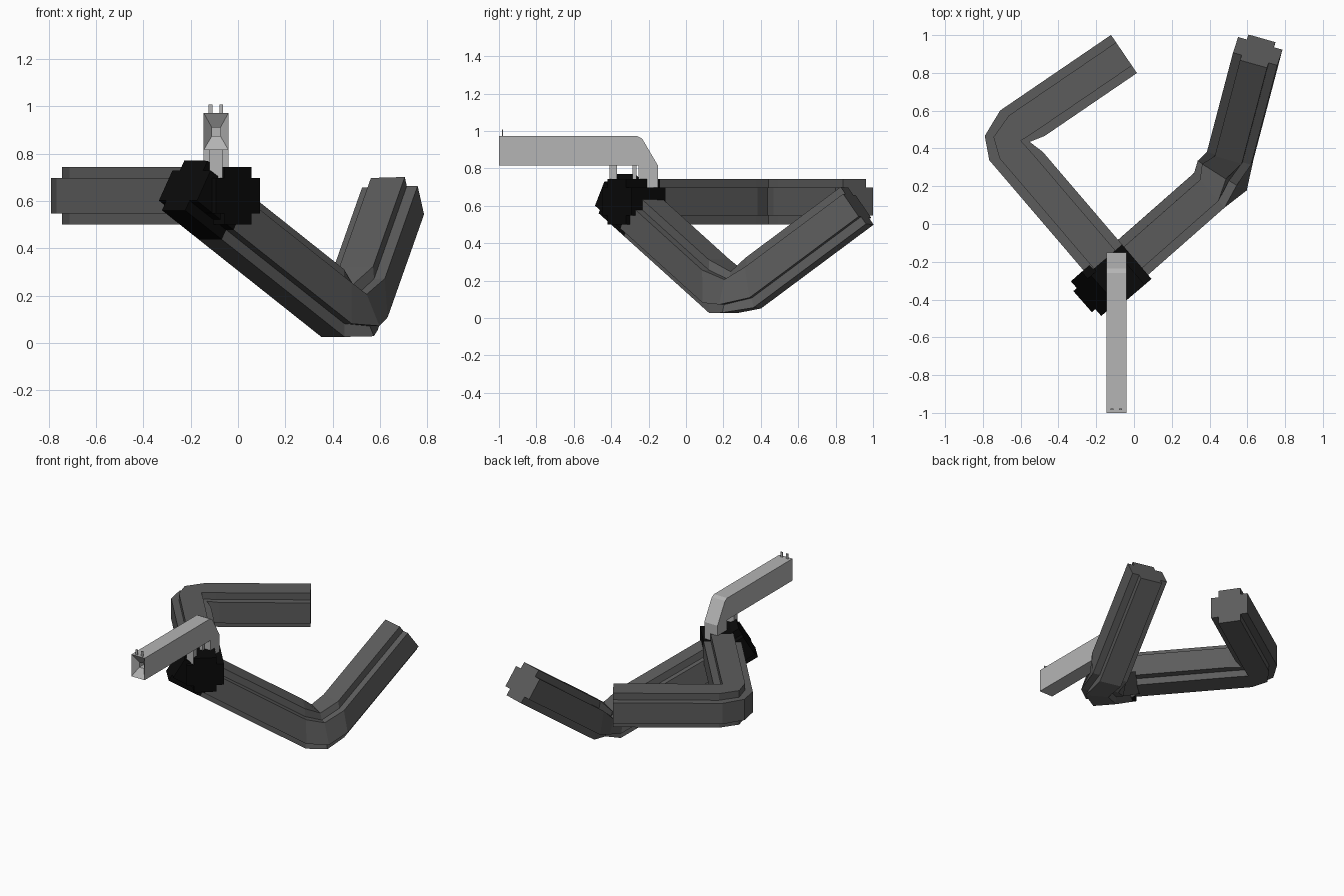
import bpy, bmesh
from mathutils import Vector as V

if "Cube" in bpy.data.objects:
    bpy.data.objects.remove(bpy.data.objects["Cube"])


def material(name, r, g, b):
    m = bpy.data.materials.new(name)
    m.diffuse_color = (r, g, b, 1)
    m.use_nodes = True
    m.node_tree.nodes["Principled BSDF"].inputs["Base Color"].default_value = m.diffuse_color
    return m


SLEEVE = material("dark grey sleeve", 0.108, 0.108, 0.108)
GLOVE = material("black glove", 0.003, 0.003, 0.003)
METAL = material("light grey metal", 0.46, 0.46, 0.46)


def finish(bm, name, mats):
    bmesh.ops.recalc_face_normals(bm, faces=bm.faces)
    me = bpy.data.meshes.new(name)
    bm.to_mesh(me)
    bm.free()
    for m in mats:
        me.materials.append(m)
    ob = bpy.data.objects.new(name, me)
    bpy.context.collection.objects.link(ob)
    return ob


# Stepped (plus shaped) limb section, in units of the half width
S = 0.61
SECTION = [(1, -S), (1, S), (S, S), (S, 1), (-S, 1), (-S, S),
           (-1, S), (-1, -S), (-S, -S), (-S, -1), (S, -1), (S, -S)]
HALF = 0.122


def loft(name, rings, mat):
    """Skin a list of (inner, outer, side axis) rings."""
    bm = bmesh.new()
    loops = []
    for inner, outer, w in rings:
        mid, q = (inner + outer) / 2, (inner - outer) / 2
        loops.append([bm.verts.new(mid + q * a + w * (b * HALF)) for a, b in SECTION])
    n = len(SECTION)
    for r0, r1 in zip(loops, loops[1:]):
        for i in range(n):
            j = (i + 1) % n
            bm.faces.new((r0[i], r0[j], r1[j], r1[i]))
    bm.faces.new(loops[0])
    bm.faces.new(loops[-1])
    return finish(bm, name, [mat])


def limb(side, hand, elbow, shoulder, w_fore, w_upper):
    """Bent arm with a glove on the last part of the forearm."""
    hand, elbow, shoulder = V(hand), V(elbow), V(shoulder)
    w_fore, w_upper = V(w_fore).normalized(), V(w_upper).normalized()
    f, u = (hand - elbow).normalized(), (shoulder - elbow).normalized()
    bis = (f + u).normalized()

    def ring(base, d, w, t_in, t_out):
        q = w.cross(d).normalized()
        if q.dot(bis) < 0:
            q = -q
        side_axis = d.cross(q).normalized()
        if side_axis.dot(w) < 0:
            side_axis = -side_axis
        return (base + d * t_in + q * HALF, base + d * t_out - q * HALF, side_axis)

    w_mid = (w_fore + w_upper).normalized()
    wrist = ring(hand, -f, w_fore, 0.24, 0.24)
    loft(side + "_sleeve", [
        wrist,
        ring(elbow, f, w_fore, 0.2, 0.05),
        (elbow + bis * 0.155, elbow - bis * 0.085, w_mid),
        ring(elbow, u, w_upper, 0.2, 0.08),
        ring(shoulder, u, w_upper, 0, 0)], SLEEVE)
    loft(side + "_glove", [wrist, ring(hand, f, w_fore, 0, 0)], GLOVE)


# Level arm on the left, lowered arm on the right
limb("left", (0, -0.37, 0.622), (-0.706, 0.455, 0.622), (-0.053, 0.9, 0.622),
     (0, 0, 1), (0, 0, 1))
limb("right", (-0.225, -0.37, 0.665), (0.48, 0.25, 0.105), (0.655, 0.915, 0.6),
     (0.657, -0.754, 0), (0.96, -0.27, 0.03))

# Handgun body: side profile (y, z) extruded across x
X0, X1 = -0.145, -0.04
PROFILE = [(-1, 0.815), (-1, 0.972), (-0.26, 0.972), (-0.235, 0.96), (-0.15, 0.815),
           (-0.15, 0.45), (-0.255, 0.45), (-0.255, 0.815)]
bm = bmesh.new()
a = [bm.verts.new((X0, y, z)) for y, z in PROFILE]
b = [bm.verts.new((X1, y, z)) for y, z in PROFILE]
bm.faces.new(a)
bm.faces.new(b)
for i in range(len(a)):
    j = (i + 1) % len(a)
    face = bm.faces.new((a[i], a[j], b[j], b[i]))
    if i == 0:
        muzzle = face
# Muzzle: funnel sloping in to a square bore
cx, cz = (X0 + X1) / 2, 0.892
bmesh.ops.recalc_face_normals(bm, faces=bm.faces)
for half, y in ((0.018, -0.96), (0.018, -0.90)):
    new = bmesh.ops.extrude_discrete_faces(bm, faces=[muzzle])["faces"][0]
    for v in new.verts:
        v.co = (cx + (half if v.co.x > cx else -half), y,
                cz + (half if v.co.z > cz else -half))
    muzzle = new
finish(bm, "handgun_body", [METAL])


def box(name, lo, hi, mat):
    bm = bmesh.new()
    bmesh.ops.create_cube(bm, size=1)
    lo, hi = V(lo), V(hi)
    for v in bm.verts:
        v.co = [lo[k] + (v.co[k] + 0.5) * (hi[k] - lo[k]) for k in range(3)]
    return finish(bm, name, [mat])


# Front sight posts
for i, x in enumerate((-0.116, -0.071)):
    box("sight_post_%d" % (i + 1), (x - 0.008, -0.985, 0.97), (x + 0.008, -0.978, 1.007), METAL)

# Trigger guard and trigger
box("guard_post", (-0.12, -0.41, 0.68), (-0.065, -0.37, 0.82), METAL)
box("trigger", (-0.105, -0.285, 0.70), (-0.08, -0.265, 0.82), METAL)
box("guard_bar", (-0.12, -0.41, 0.66), (-0.065, -0.25, 0.69), METAL)
